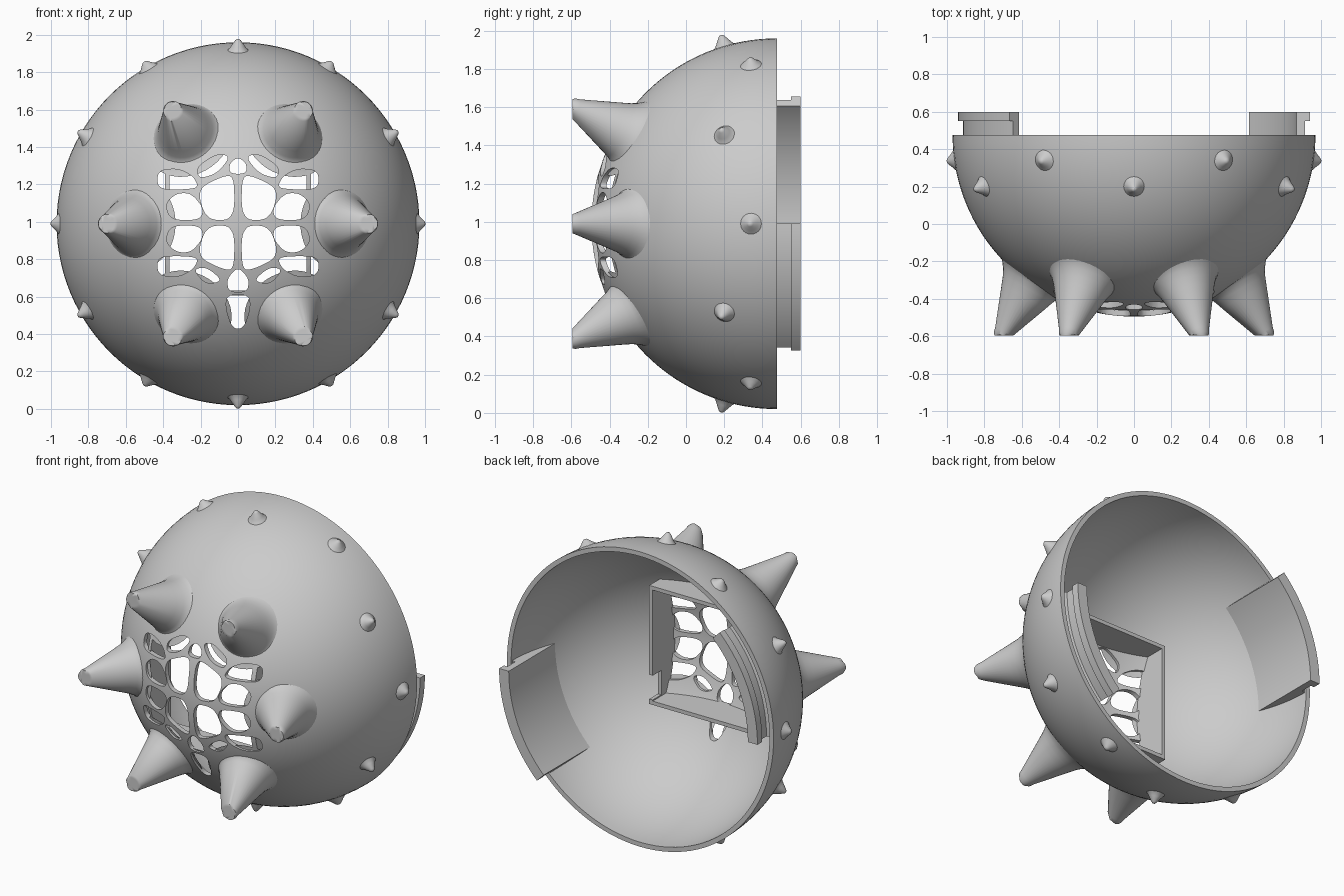
import bpy, bmesh
from math import sin, cos, pi, radians, sqrt
from mathutils import Vector

if "Cube" in bpy.data.objects:
    bpy.data.objects.remove(bpy.data.objects["Cube"])

X, Y = Vector((1, 0, 0)), Vector((0, 1, 0))
MID = Vector((0, 0, 0.99))          # shell axis
CENTRE = Vector((0, 0.475, 0.99))   # centre of the dome
R, WALL = 0.97, 0.03

grey = bpy.data.materials.new("plain grey")
grey.use_nodes = True
grey.diffuse_color = (0.6, 0.6, 0.6, 1)
grey.node_tree.nodes["Principled BSDF"].inputs["Base Color"].default_value = (0.6, 0.6, 0.6, 1)


def make(name, bm):
    bmesh.ops.remove_doubles(bm, verts=bm.verts, dist=1e-5)
    bmesh.ops.recalc_face_normals(bm, faces=bm.faces)
    mesh = bpy.data.meshes.new(name)
    bm.to_mesh(mesh)
    bm.free()
    mesh.materials.append(grey)
    obj = bpy.data.objects.new(name, mesh)
    bpy.context.collection.objects.link(obj)
    return obj


def lathe(name, profile, origin=MID, axis=Y, u=None, start=0, span=360, steps=32,
          closed=False, fix=None):
    """Turn (radius, height) points about an axis."""
    axis = axis.normalized()
    u = u or axis.orthogonal().normalized()
    v = u.cross(axis)
    full = span == 360
    bm = bmesh.new()
    rings = []
    for i in range(steps if full else steps + 1):
        a = radians(start + span * i / steps)
        pts = [origin + axis * h + (u * cos(a) + v * sin(a)) * r for r, h in profile]
        rings.append([bm.verts.new(fix(p) if fix else p) for p in pts])
    n = len(profile)
    for i in range(steps):
        a, b = rings[i], rings[(i + 1) % len(rings)]
        for j in range(n if closed else n - 1):
            k = (j + 1) % n
            bm.faces.new((a[j], a[k], b[k], b[j]))
    if closed and not full:
        bm.faces.new(rings[0])
        bm.faces.new(rings[-1])
    return make(name, bm)


def arc(radius, first, last, count):
    """Dome section: angle 0 is the rim, 90 the front pole."""
    angles = [radians(first + (last - first) * i / count) for i in range(count + 1)]
    return [(max(0, radius * cos(a)), CENTRE.y - radius * sin(a)) for a in angles]


def carve(obj, tool, operation):
    mod = obj.modifiers.new("carve", 'BOOLEAN')
    mod.operation, mod.object, mod.solver = operation, tool, 'EXACT'
    tool.hide_render = True
    bpy.context.view_layer.update()
    graph = bpy.context.evaluated_depsgraph_get()
    mesh = bpy.data.meshes.new_from_object(obj.evaluated_get(graph))
    obj.modifiers.clear()
    obj.data = mesh
    bpy.data.objects.remove(tool)


def smooth(obj, angle=35):
    bpy.ops.object.select_all(action='DESELECT')
    obj.select_set(True)
    bpy.context.view_layer.objects.active = obj
    bpy.ops.object.shade_smooth_by_angle(angle=radians(angle))


def rounded(points, rounds=3):
    for _ in range(rounds):
        out = []
        for i, p in enumerate(points):
            q = points[(i + 1) % len(points)]
            out += [p.lerp(q, 0.22), p.lerp(q, 0.78)]
        points = out
    return points


# Hollow dome
dome = lathe("dome_shell", arc(R, 90, 0, 36) + arc(R - WALL, 0, 90, 36), u=X, steps=112)

# Web of openings in the front
four_way = [
    [(.02, .015), (.02, .25), (.08, .25), (.22, .18), (.17, .015)],
    [(.2, .015), (.36, .015), (.39, .1), (.33, .158), (.25, .158), (.185, .08)],
    [(.21, .19), (.24, .25), (.32, .29), (.43, .28), (.43, .18), (.28, .178)],
]
two_way = [
    [(.04, .355), (.11, .37), (.22, .3), (.21, .235), (.11, .265)],
    [(.08, -.31), (.17, -.235), (.24, -.25), (.17, -.33)],
]
single = [
    [(-.045, .262), (-.045, .32), (0, .35), (.045, .32), (.045, .262)],
    [(0, -.235), (.06, -.3), (.05, -.37), (-.05, -.37), (-.06, -.3)],
    [(-.06, -.385), (.06, -.385), (.065, -.46), (.03, -.565), (-.03, -.565), (-.065, -.46)],
]
holes = [(h, 1, 1) for h in single]
holes += [(h, sx, 1) for h in two_way for sx in (1, -1)]
holes += [(h, sx, sz) for h in four_way for sx in (1, -1) for sz in (1, -1)]
bm = bmesh.new()
for outline, sx, sz in holes:
    pts = rounded([Vector((sx * x, -0.6, 0.995 + sz * z)) for x, z in outline])
    face = bm.faces.new([bm.verts.new(p) for p in pts])
    ext = bmesh.ops.extrude_face_region(bm, geom=[face])
    bmesh.ops.translate(bm, vec=(0, 0.5, 0),
                        verts=[g for g in ext["geom"] if isinstance(g, bmesh.types.BMVert)])
carve(dome, make("opening_cutter", bm), 'DIFFERENCE')
smooth(dome)

# Square housing behind the openings, trimmed to the dome
outer, inner, back, front = 0.39 * sqrt(2), 0.365 * sqrt(2), -0.175, -0.5
housing = lathe("square_housing", [(outer, back), (inner, back), (inner, front), (outer, front)],
                origin=Vector((0, 0, 0.9975)), u=X, start=45, steps=4, closed=True)
carve(housing, lathe("trim_dome", arc(R - WALL / 2, 90, 0, 36) + [(0, CENTRE.y)], u=X, steps=96),
      'INTERSECT')
bm = bmesh.new()
bmesh.ops.create_cube(bm, size=1)
bmesh.ops.scale(bm, vec=(0.1, 0.18, 0.16), verts=bm.verts)
bmesh.ops.translate(bm, vec=(0.38, back, 0.72), verts=bm.verts)
carve(housing, make("notch_cutter", bm), 'DIFFERENCE')

# Two opposite locking tabs with an outer lip
tab = [(.87, .6), (.94, .6), (.94, .55), (.915, .55), (.915, .47)] + arc(0.95, 1, 23.7, 8)
for name, start in (("left_locking_tab", -45), ("right_locking_tab", 135)):
    smooth(lathe(name, tab, u=X, start=start, span=45, steps=24, closed=True))


# Spikes: feet are held in the shell wall, tips are cut flat at the front
def seat(p):
    d = p - CENTRE
    if d.length < 0.955:
        p = CENTRE + d.normalized() * 0.955
    p.y = max(p.y, -0.595)
    return p


big = [(.23, -.02), (.195, .03), (.17, .065), (.152, .1), (.135, .145),
       (.056, .36), (.05, .385), (.035, .41), (0, .42)]
for k in range(6):
    out = Vector((cos(k * pi / 3), 0, sin(k * pi / 3)))
    foot = MID + out * 0.52 - Y * 0.26
    tip = MID + out * 0.70 - Y * 0.59
    smooth(lathe(f"large_spike_{k + 1}", big, foot, tip - foot, steps=40, fix=seat), 45)

# Small studs around the rim, alternating between two rows
for k in range(12):
    depth, height = ((0.34, 0.041), (0.2, 0.06))[k % 2]
    a = radians(30 * k)
    drop = CENTRE.y - depth
    ring = sqrt(R * R - drop * drop)
    axis = Vector((ring * cos(a), -drop, ring * sin(a)))
    stud = [(.065, -.01), (.048, .004), (.036, height * .35), (.016, height * .85),
            (.008, height * .98), (0, height)]
    smooth(lathe(f"small_stud_{k + 1}", stud, CENTRE + axis, axis, steps=24, fix=seat), 60)
